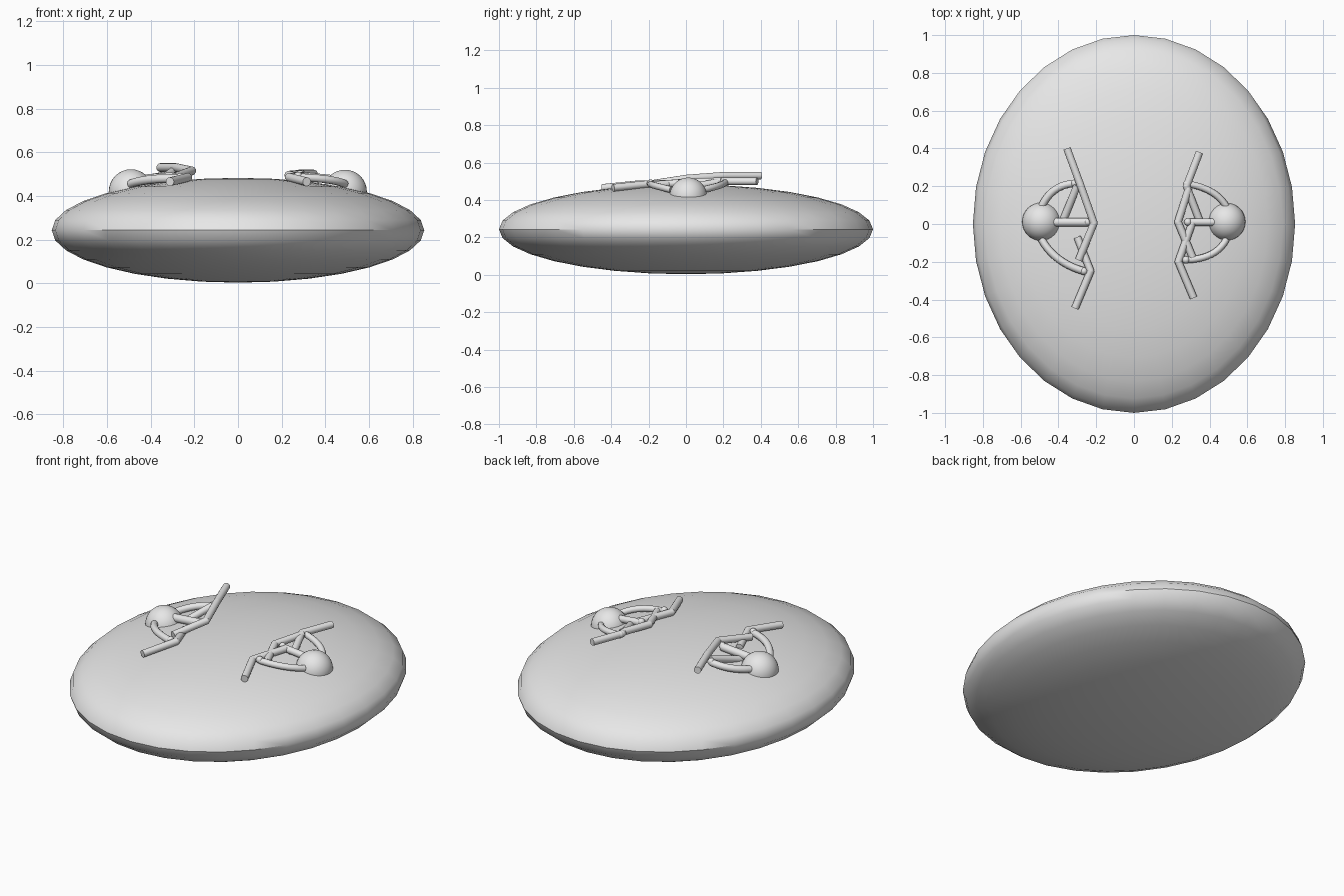
import bpy, math
from mathutils import Vector

if "Cube" in bpy.data.objects:
    bpy.data.objects.remove(bpy.data.objects["Cube"])

stone_mat = bpy.data.materials.new("pale grey stone")
stone_mat.diffuse_color = (0.8, 0.8, 0.8, 1)
stone_mat.use_nodes = True
stone_mat.node_tree.nodes["Principled BSDF"].inputs["Base Color"].default_value = stone_mat.diffuse_color


def finish(obj, name):
    obj.name = name
    obj.data.materials.append(stone_mat)
    bpy.ops.object.select_all(action='DESELECT')
    obj.select_set(True)
    bpy.context.view_layer.objects.active = obj
    bpy.ops.object.shade_smooth_by_angle(angle=math.radians(40))


def ball(name, loc, scale, seg=32, rings=16):
    bpy.ops.mesh.primitive_uv_sphere_add(segments=seg, ring_count=rings, location=loc)
    obj = bpy.context.object
    obj.scale = scale
    bpy.ops.object.transform_apply(location=False, rotation=False, scale=True)
    finish(obj, name)


def rod(name, a, b, r):
    a, b = Vector(a), Vector(b)
    bpy.ops.mesh.primitive_cylinder_add(vertices=16, radius=r, depth=(b - a).length,
                                        location=(a + b) / 2)
    obj = bpy.context.object
    obj.rotation_euler = (b - a).to_track_quat('Z', 'Y').to_euler()
    finish(obj, name)


def bent_tube(name, a, mid, b, r):
    # quadratic arc through mid, swept as a round tube
    a, m, b = Vector(a), Vector(mid), Vector(b)
    ctrl = 2 * m - (a + b) / 2
    curve = bpy.data.curves.new(name, 'CURVE')
    curve.dimensions = '3D'
    curve.bevel_depth = r
    curve.bevel_resolution = 3
    curve.use_fill_caps = True
    sp = curve.splines.new('POLY')
    sp.points.add(10)
    for i, p in enumerate(sp.points):
        t = i / 10
        p.co = (*((1 - t) ** 2 * a + 2 * t * (1 - t) * ctrl + t * t * b), 1)
    obj = bpy.data.objects.new(name, curve)
    bpy.context.collection.objects.link(obj)
    bpy.ops.object.select_all(action='DESELECT')
    obj.select_set(True)
    bpy.context.view_layer.objects.active = obj
    bpy.ops.object.convert(target='MESH')
    finish(bpy.context.object, name)


# flat oval pebble
ball("stone", (0, 0, 0.243), (0.853, 1.0, 0.24))

# left figure: head, body, curved arms, jointed limbs
ball("left_head", (-0.49, 0.012, 0.42), (0.102,) * 3)
rod("left_body", (-0.49, 0.01, 0.47), (-0.245, 0.01, 0.49), 0.023)
bent_tube("left_arm_back", (-0.49, 0.09, 0.455), (-0.42, 0.18, 0.475), (-0.315, 0.215, 0.495), 0.02)
bent_tube("left_arm_front", (-0.49, -0.08, 0.455), (-0.40, -0.185, 0.475), (-0.265, -0.25, 0.48), 0.02)
left_limbs = [
    ((-0.355, 0.40, 0.53), (-0.283, 0.205, 0.53)),
    ((-0.283, 0.205, 0.53), (-0.212, 0.004, 0.515)),
    ((-0.212, 0.004, 0.515), (-0.292, -0.19, 0.485)),
    ((-0.30, 0.205, 0.51), (-0.375, 0.02, 0.455)),
    ((-0.30, -0.07, 0.47), (-0.23, -0.25, 0.485)),
    ((-0.23, -0.25, 0.485), (-0.312, -0.445, 0.465)),
]

# right figure
ball("right_head", (0.49, 0.012, 0.42), (0.1,) * 3)
rod("right_body", (0.49, 0.01, 0.47), (0.29, 0.01, 0.49), 0.02)
bent_tube("right_arm_back", (0.49, 0.09, 0.455), (0.41, 0.17, 0.475), (0.28, 0.213, 0.495), 0.018)
bent_tube("right_arm_front", (0.49, -0.08, 0.455), (0.41, -0.16, 0.475), (0.28, -0.19, 0.485), 0.018)
right_limbs = [
    ((0.347, 0.38, 0.50), (0.278, 0.20, 0.50)),
    ((0.29, 0.19, 0.50), (0.233, 0.01, 0.495)),
    ((0.233, 0.01, 0.495), (0.31, -0.176, 0.48)),
    ((0.278, 0.20, 0.50), (0.35, 0.01, 0.465)),
    ((0.31, 0.01, 0.49), (0.235, -0.20, 0.485)),
    ((0.235, -0.20, 0.485), (0.315, -0.39, 0.465)),
]

for side, limbs in (("left", left_limbs), ("right", right_limbs)):
    for i, (a, b) in enumerate(limbs):
        rod(f"{side}_limb_{i + 1}", a, b, 0.02)
    # small joint balls at hands, hip and limb bends
    joints = [limbs[0][1], limbs[1][1], limbs[4][1]]
    for i, p in enumerate(joints):
        ball(f"{side}_joint_{i + 1}", p, (0.02,) * 3, 16, 8)

for i, p in enumerate([(-0.315, 0.215, 0.5), (-0.265, -0.25, 0.485), (-0.245, 0.01, 0.497),
                       (0.28, 0.213, 0.5), (0.275, -0.19, 0.49), (0.285, 0.01, 0.497)]):
    ball(f"limb_tip_{i + 1}", p, (0.02,) * 3, 16, 8)
